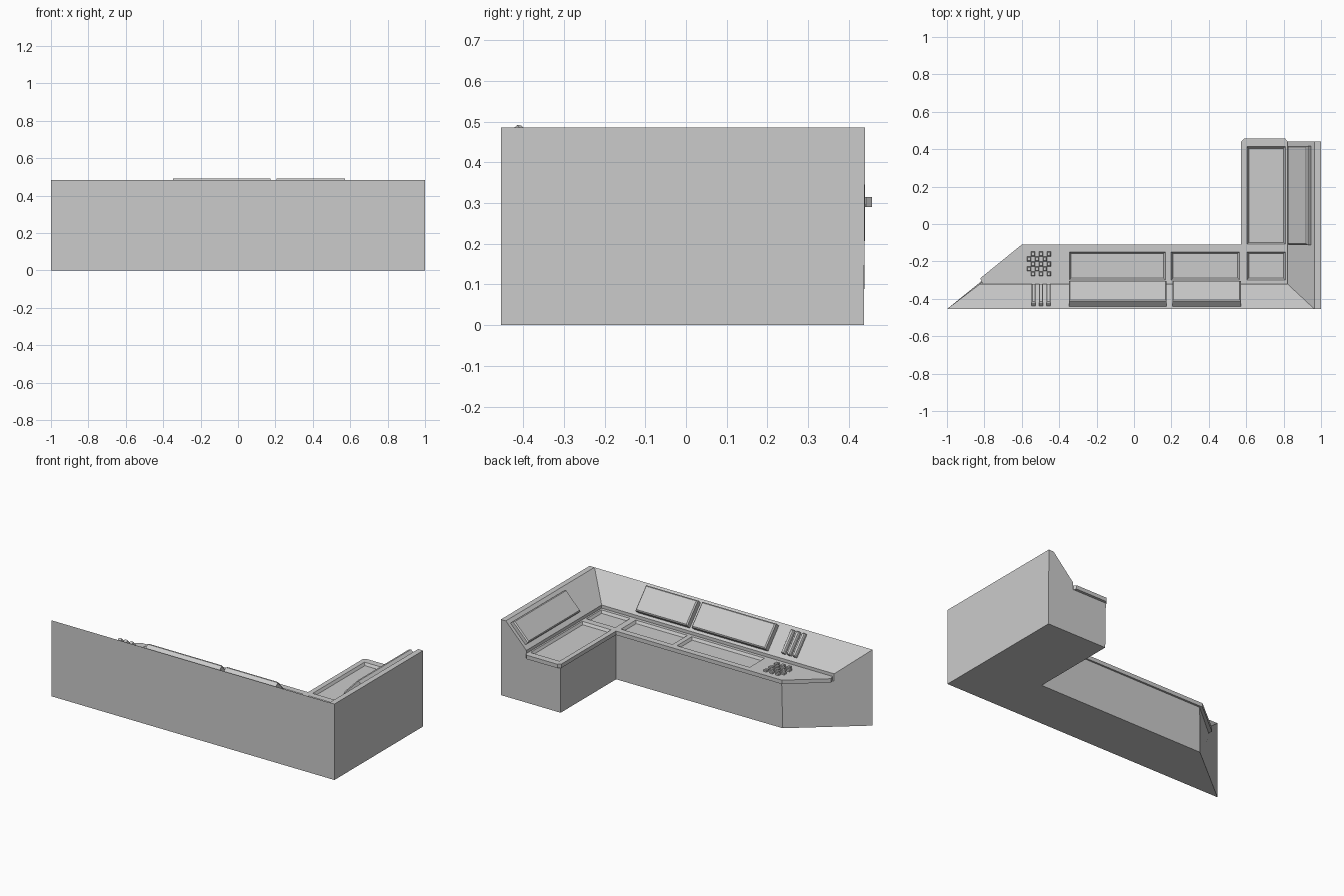
import bpy, bmesh
from mathutils import Vector, Matrix

if "Cube" in bpy.data.objects:
    bpy.data.objects.remove(bpy.data.objects["Cube"])

TOP, SLOPE_Z, DESK, UNDER = 0.485, 0.335, 0.315, 0.29


def finish(bm, name):
    bmesh.ops.recalc_face_normals(bm, faces=bm.faces)
    mesh = bpy.data.meshes.new(name)
    bm.to_mesh(mesh)
    bm.free()
    ob = bpy.data.objects.new(name, mesh)
    bpy.context.collection.objects.link(ob)
    return ob


def add_block(bm, frame, x0, x1, y0, y1, levels):
    """Stack of rectangles in a local frame; levels = [(height, inset), ...]."""
    rings = []
    for h, i in levels:
        pts = [(x0 + i, y0 + i), (x1 - i, y0 + i), (x1 - i, y1 - i), (x0 + i, y1 - i)]
        rings.append([bm.verts.new(frame @ Vector((x, y, h))) for x, y in pts])
    for a, b in zip(rings, rings[1:]):
        for k in range(4):
            bm.faces.new((a[k], a[(k + 1) % 4], b[(k + 1) % 4], b[k]))
    bm.faces.new(rings[0][::-1])
    bm.faces.new(rings[-1])


def blocks(name, frame, rects, levels):
    bm = bmesh.new()
    for r in rects:
        add_block(bm, frame, *r, levels)
    return finish(bm, name)


def slope_frame(origin, u, v):
    u, v = Vector(u).normalized(), Vector(v).normalized()
    m = Matrix((u, v, u.cross(v))).transposed().to_4x4()
    m.translation = origin
    return m


# Body: profile carried along left end, mitred corner and wing end
left = [(-1, -.455, 0), (-1, -.455, TOP), (-1, -.455, TOP), (-.823, -.32, SLOPE_Z),
        (-.823, -.32, UNDER), (-.59, -.123, UNDER), (-.595, -.127, 0)]
corner = [(1, -.455, 0), (1, -.455, TOP), (.965, -.455, TOP), (.82, -.32, SLOPE_Z),
          (.82, -.32, UNDER), (.578, -.12, UNDER), (.58, -.123, 0)]
wing = [(1, .437, 0), (1, .44, TOP), (.965, .44, TOP), (.82, .44, SLOPE_Z),
        (.82, .44, UNDER), (.578, .44, UNDER), (.58, .437, 0)]
bm = bmesh.new()
rings = [[bm.verts.new(p) for p in s] for s in (left, corner, wing)]
for r, (a, b) in enumerate(zip(rings, rings[1:])):
    for k in range(7):
        if (r, k) != (0, 1):
            j = (k + 1) % 7
            bm.faces.new((a[k], a[j], b[j], b[k]))
bm.faces.new(rings[0])
bm.faces.new(rings[2])
bmesh.ops.remove_doubles(bm, verts=bm.verts, dist=1e-5)
finish(bm, "console_body")

# Desk slab with chamfered wing end
outline = [(-.81, -.32), (-.822, -.29), (-.6, -.11), (.572, -.11), (.572, .44),
           (.588, .457), (.808, .457), (.82, .442), (.82, -.32)]
bm = bmesh.new()
face = bm.faces.new([bm.verts.new((x, y, UNDER)) for x, y in outline])
ext = bmesh.ops.extrude_face_region(bm, geom=[face], use_keep_orig=True)
bmesh.ops.translate(bm, vec=(0, 0, DESK - UNDER),
                    verts=[g for g in ext["geom"] if isinstance(g, bmesh.types.BMVert)])
desk = finish(bm, "desk_top")

# Recessed trays cut into the desk
flat = Matrix.Translation((0, 0, DESK))
trays = [(-.35, .172, -.303, -.145), (.195, .572 - .004, -.303, -.145),
         (.6, .813, -.303, -.145), (.6, .813, -.112, .418)]
cutter = blocks("tray_cutter", flat, trays, [(-.016, .014), (0, .004), (.02, .004)])
cutter.hide_render = True
cutter.hide_set(True)
mod = desk.modifiers.new("trays", 'BOOLEAN')
mod.operation = 'DIFFERENCE'
mod.solver = 'EXACT'
mod.object = cutter

# Raised screens and slats on the slopes
front = slope_frame((0, -.455, TOP), (1, 0, 0), (0, .135, -.15))
side = slope_frame((.965, 0, TOP), (0, 1, 0), (-.145, 0, -.15))
blocks("front_screens", front, [(-.348, .175, .022, .185), (.205, .572, .022, .185)],
       [(-.01, 0), (.034, 0), (.041, .007)])
blocks("wing_screen", side, [(-.112, .418, .026, .178)],
       [(-.01, 0), (.023, 0), (.03, .007)])
blocks("slats", front, [(x - .011, x + .011, .026, .175) for x in (-.537, -.497, -.457)],
       [(-.005, 0), (.02, 0), (.026, .004)])

# Checkered keypad
keys = []
for row in range(5):
    for col in range(3):
        x = -.54 + col * .0425 - (row % 2) * .0212
        y = -.16 - row * .0267
        keys.append((x - .011, x + .011, y - .0125, y + .0125))
blocks("keypad_buttons", flat, keys, [(-.002, 0), (.01, 0), (.014, .004)])
